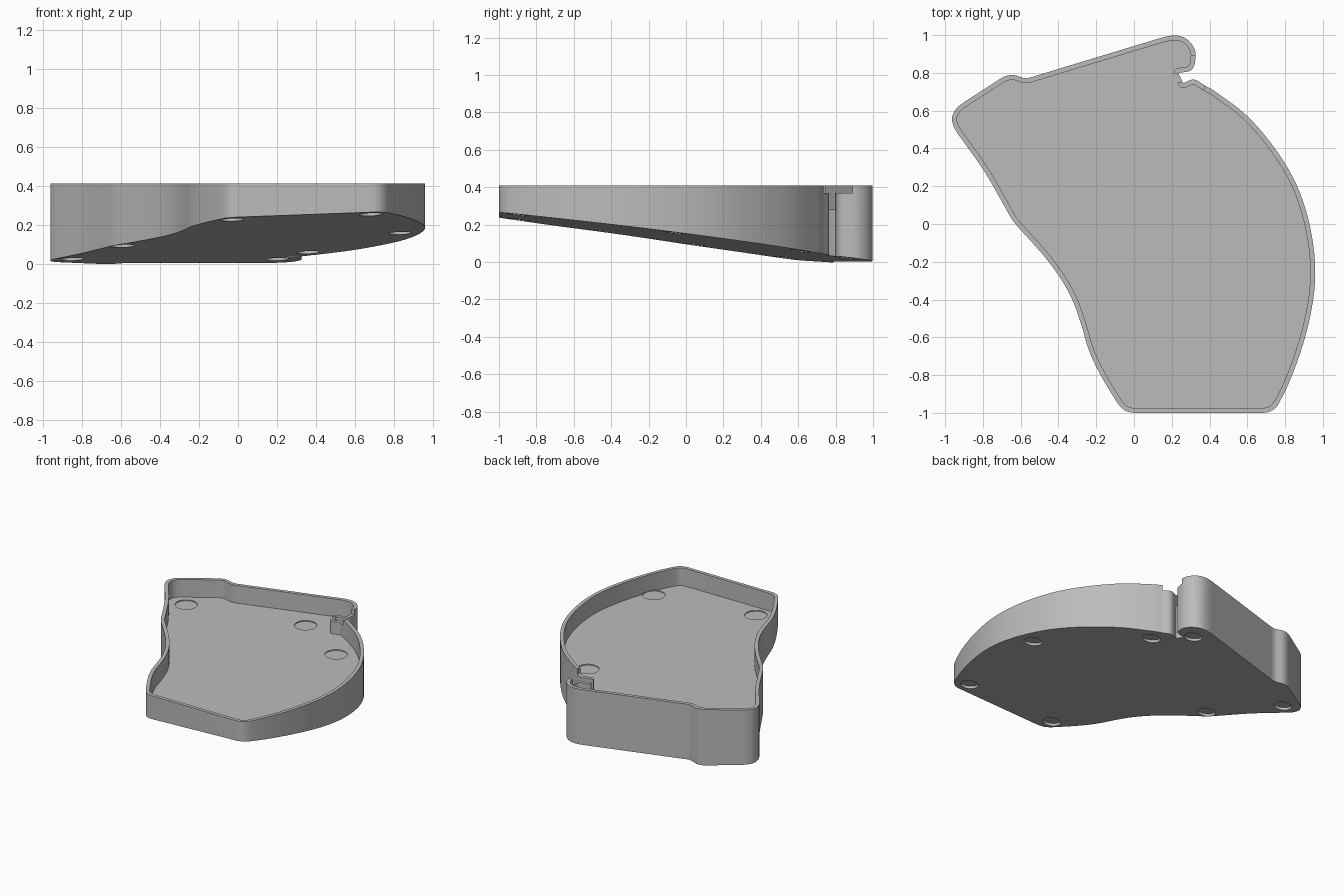
import bpy, bmesh
from mathutils import Vector, Matrix

old = bpy.data.objects.get("Cube")
if old:
    bpy.data.objects.remove(old, do_unlink=True)

TOP, FLOOR, WALL = 0.41, 0.28, 0.026

grey = bpy.data.materials.new("plain grey")
grey.use_nodes = True
grey.diffuse_color = (0.5, 0.5, 0.5, 1)
grey.node_tree.nodes["Principled BSDF"].inputs["Base Color"].default_value = (0.5, 0.5, 0.5, 1)

# Outline control corners, counter-clockwise: x, y, rounding length
CORNERS = [
    (-.055, -1, .06), (.74, -1, .06),
    (.83, -.83, 1), (.925, -.55, 1), (.97, -.265, 1), (.93, .03, 1),
    (.832, .287, 1), (.62, .567, 1), (.41, .715, .02),
    (.37, .735, .02), (.32, .772, .03), (.26, .745, .003), (.235, .8, .003),
    (.315, .81, .04), (.335, .93, .08), (.24, 1.015, .1),
    (-.574, .768, .03), (-.66, .8, .06), (-1.005, .577, .12), (-.79, .28, .1),
    (-.64, .012, .04), (-.45, -.195, 1), (-.335, -.37, 1), (-.275, -.54, 1),
    (-.245, -.66, 1), (-.18, -.8, 1),
]


def under(x, y):
    """Height of the sloping underside."""
    return .118 + .037 * x - .121 * y


def rounded(corners):
    """Round every corner with a quadratic curve."""
    path = []
    for i, (x, y, size) in enumerate(corners):
        p = Vector((x, y))
        a = Vector(corners[i - 1][:2]) - p
        b = Vector(corners[(i + 1) % len(corners)][:2]) - p
        a *= min(size / a.length, .49)
        b *= min(size / b.length, .49)
        for k in range(7):
            t = k / 6
            path.append(p + a * (1 - t) ** 2 + b * t ** 2)
    return path


def inset(path, dist):
    """Move a closed counter-clockwise path inwards."""
    result = []
    for i, p in enumerate(path):
        a = (p - path[i - 1]).normalized()
        b = (path[(i + 1) % len(path)] - p).normalized()
        n = Vector((-a.y - b.y, a.x + b.x)).normalized()
        result.append(p + n * dist / max(.5, n.dot(Vector((-a.y, a.x)))))
    return result


def finish(bm, name):
    bmesh.ops.recalc_face_normals(bm, faces=bm.faces[:])
    mesh = bpy.data.meshes.new(name)
    bm.to_mesh(mesh)
    bm.free()
    mesh.materials.append(grey)
    obj = bpy.data.objects.new(name, mesh)
    bpy.context.collection.objects.link(obj)
    return obj


# Tray: outer wall, rim, inner wall, level floor and sloping underside
outer = rounded(CORNERS)
inner = inset(outer, WALL)
bm = bmesh.new()
rings = [
    [bm.verts.new((p.x, p.y, under(p.x, p.y))) for p in outer],
    [bm.verts.new((p.x, p.y, TOP)) for p in outer],
    [bm.verts.new((p.x, p.y, TOP)) for p in inner],
    [bm.verts.new((p.x, p.y, FLOOR)) for p in inner],
]
count = len(outer)
for low, high in zip(rings, rings[1:]):
    for i in range(count):
        j = (i + 1) % count
        bm.faces.new((low[i], low[j], high[j], high[i]))
bm.faces.new(rings[0][::-1])
bm.faces.new(rings[-1])
tray = finish(bm, "tray")


def carve(bm, name):
    """Cut a shape out of the tray and discard the cutter."""
    cutter = finish(bm, name)
    cutter.hide_render = True
    mod = tray.modifiers.new(name, "BOOLEAN")
    mod.operation, mod.solver, mod.object = "DIFFERENCE", "EXACT", cutter
    graph = bpy.context.evaluated_depsgraph_get()
    tray.data = bpy.data.meshes.new_from_object(tray.evaluated_get(graph))
    tray.modifiers.clear()
    bpy.data.objects.remove(cutter, do_unlink=True)


def add_disc(bm, centre, axis, radius, depth):
    turn = axis.to_track_quat("Z", "Y").to_matrix().to_4x4()
    bmesh.ops.create_cone(bm, cap_ends=True, segments=40, radius1=radius, radius2=radius,
                          depth=depth, matrix=Matrix.Translation(centre) @ turn)


def add_box(bm, low, high):
    low, high = Vector(low), Vector(high)
    bmesh.ops.create_cube(bm, size=1, matrix=Matrix.Translation((low + high) / 2)
                          @ Matrix.Diagonal((*(high - low), 1)))


# Foot recesses, square to the sloping underside
slope = Vector((-.037, .121, 1)).normalized()
bm = bmesh.new()
for x, y in [(.2, .85), (.36, .61), (.83, -.06), (.68, -.9),
             (-.03, -.89), (-.59, .05), (-.85, .53)]:
    add_disc(bm, Vector((x, y, under(x, y))), slope, .06, .036)
carve(bm, "foot_recesses")

# Shallow round pockets in the floor
bm = bmesh.new()
for x, y in [(-.8, .54), (.04, .73), (.47, .47), (.78, -.74), (.04, -.87)]:
    add_disc(bm, Vector((x, y, FLOOR)), Vector((0, 0, 1)), .075, .014)
carve(bm, "floor_pockets")

# Lowered rim around the cable notch
bm = bmesh.new()
add_box(bm, (.2, .715, .37), (.37, .89, .5))
carve(bm, "notch_rim_cut")

# Open slot through the wall in the notch
bm = bmesh.new()
add_box(bm, (.17, .748, FLOOR + .001), (.27, .797, .5))
carve(bm, "notch_slot")

# Smooth curved walls with crisp rims
bpy.ops.object.select_all(action="DESELECT")
tray.select_set(True)
bpy.context.view_layer.objects.active = tray
bpy.ops.object.shade_smooth_by_angle(angle=.5)
